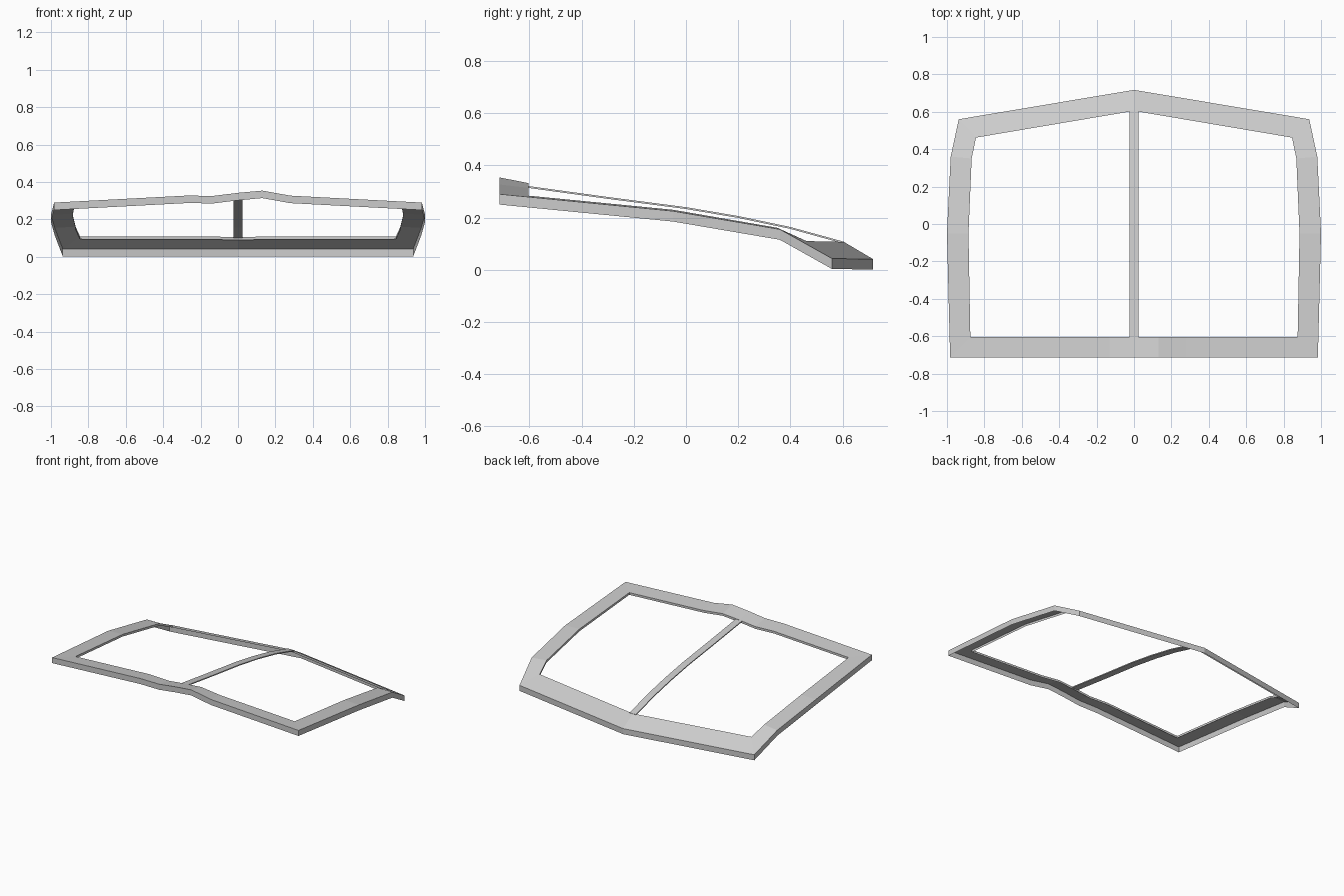
import bpy
import bmesh

cube = bpy.data.objects.get("Cube")
if cube:
    bpy.data.objects.remove(cube, do_unlink=True)

grey = bpy.data.materials.new("plain grey")
grey.use_nodes = True
colour = (0.6, 0.6, 0.6, 1)
grey.diffuse_color = colour
grey.node_tree.nodes["Principled BSDF"].inputs["Base Color"].default_value = colour


def add_object(name, bm):
    mesh = bpy.data.meshes.new(name)
    bm.to_mesh(mesh)
    bm.free()
    mesh.materials.append(grey)
    obj = bpy.data.objects.new(name, mesh)
    bpy.context.collection.objects.link(obj)
    return obj


def full_loop(half, lift):
    """Mirror a half outline; the front crest leans up on the left side."""
    def side(sign):
        return [(sign * x, y, z + (sign * lift if abs(x - 0.13) < 0.001 else 0))
                for x, y, z in half]
    return side(1) + side(-1)[-2:0:-1]


# Frame outline on the left half, from front centre to back centre
outer_half = [(0, -0.715, 0.342), (0.13, -0.715, 0.34), (0.28, -0.715, 0.327),
              (0.983, -0.715, 0.29), (1.0, -0.05, 0.225), (0.98, 0.36, 0.155),
              (0.937, 0.56, 0.043), (0, 0.717, 0.041)]
inner_half = [(0, -0.603, 0.322), (0.13, -0.603, 0.32), (0.28, -0.603, 0.314),
              (0.875, -0.603, 0.284), (0.885, -0.05, 0.23), (0.868, 0.35, 0.161),
              (0.845, 0.462, 0.11), (0, 0.605, 0.107)]


def lowered(loop, depth):
    return [(x, y, z - depth) for x, y, z in loop]


# Frame: a top band with a deep outer skirt, a shallow inner lip, open below
outer = full_loop(outer_half, 0.014)
inner = full_loop(inner_half, 0.012)
rings = [lowered(outer, 0.04), outer, inner, lowered(inner, 0.016)]
bm = bmesh.new()
rows = [[bm.verts.new(p) for p in ring] for ring in rings]
count = len(outer)
for lower, upper in zip(rows, rows[1:]):
    for i in range(count):
        j = (i + 1) % count
        bm.faces.new((lower[i], lower[j], upper[j], upper[i]))
add_object("window_frame", bm)

# Centre divider: a thin curved strip
path = [(-0.605, 0.321), (-0.3, 0.279), (0, 0.24), (0.2, 0.206),
        (0.4, 0.164), (0.607, 0.107)]
bm = bmesh.new()
pairs = [[bm.verts.new((x, y, z)) for x in (-0.025, 0.025)] for y, z in path]
for a, b in zip(pairs, pairs[1:]):
    bm.faces.new((a[0], a[1], b[1], b[0]))
divider = add_object("centre_divider", bm)
thickness = divider.modifiers.new("thickness", "SOLIDIFY")
thickness.thickness = 0.007
thickness.offset = -1
